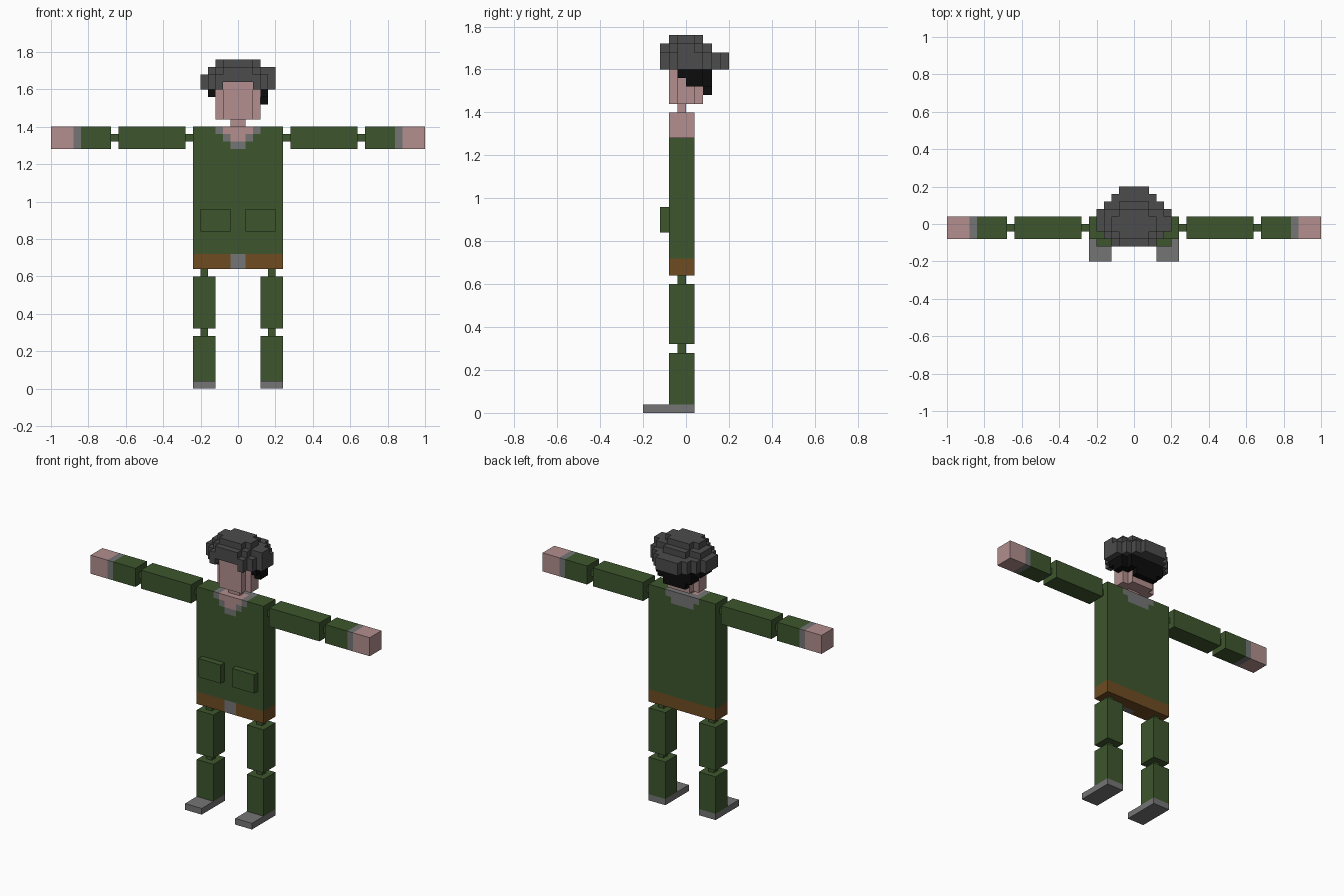
import bpy
import bmesh

UNIT = 0.04  # edge of one block; all sizes below count blocks

cube = bpy.data.objects.get("Cube")
if cube:
    bpy.data.objects.remove(cube, do_unlink=True)


def to_linear(value):
    value /= 255
    return value / 12.92 if value <= 0.04045 else ((value + 0.055) / 1.055) ** 2.4


def make_material(name, *rgb):
    colour = [to_linear(v) for v in rgb] + [1.0]
    mat = bpy.data.materials.new(name)
    mat.use_nodes = True
    mat.diffuse_color = colour
    shader = mat.node_tree.nodes["Principled BSDF"]
    shader.inputs["Base Color"].default_value = colour
    shader.inputs["Roughness"].default_value = 0.9
    return mat


skin = make_material("skin", 178, 143, 141)
green = make_material("green cloth", 61, 86, 45)
brown = make_material("brown leather", 110, 76, 34)
grey = make_material("mid grey", 117, 117, 117)
dark_grey = make_material("dark grey felt", 76, 76, 76)
black = make_material("black hair", 12, 12, 12)


def prism(bm, outline, z_range):
    """Extrude a flat outline between two heights."""
    low, high = z_range
    verts = [bm.verts.new((x * UNIT, y * UNIT, low * UNIT)) for x, y in outline]
    face = bm.faces.new(verts)
    top = bmesh.ops.extrude_face_region(bm, geom=[face])["geom"]
    moved = [v for v in top if isinstance(v, bmesh.types.BMVert)]
    bmesh.ops.translate(bm, verts=moved, vec=(0, 0, (high - low) * UNIT))


def finish(bm, name, mat):
    bmesh.ops.recalc_face_normals(bm, faces=bm.faces)
    mesh = bpy.data.meshes.new(name)
    bm.to_mesh(mesh)
    bm.free()
    mesh.materials.append(mat)
    bpy.context.collection.objects.link(bpy.data.objects.new(name, mesh))


def block(name, mat, x, y, z):
    bm = bmesh.new()
    outline = [(x[0], y[0]), (x[1], y[0]), (x[1], y[1]), (x[0], y[1])]
    prism(bm, outline, z)
    finish(bm, name, mat)


def pair(name, mat, x, y, z):
    """One block on each side of the body."""
    block("left_" + name, mat, x, y, z)
    block("right_" + name, mat, (-x[1], -x[0]), y, z)


def stepped(name, mat, z, start, rows):
    """Layer made of rows along y; each row is (end y, left x, right x)."""
    right, left, y = [], [], start
    for end, x_left, x_right in rows:
        right += [(x_right, y), (x_right, end)]
        left += [(x_left, y), (x_left, end)]
        y = end
    outline = []
    for point in right + left[::-1]:
        if not outline or outline[-1] != point:
            outline.append(point)
    bm = bmesh.new()
    prism(bm, outline, z)
    bmesh.ops.dissolve_limit(bm, angle_limit=0.01, verts=bm.verts, edges=bm.edges)
    finish(bm, name, mat)


def even(*rows):
    """Rows of equal width left and right."""
    return [(end, -half, half) for end, half in rows]


DEPTH = (-2, 1)   # body and limbs
CORE = (-1, 0)    # thin joints
FRONT = (-2, -1)  # front layer of the body
BACK = (0, 1)     # back layer of the body

# Legs and feet
pair("shoe", grey, (3, 6), (-5, 1), (0, 1))
pair("shin", green, (3, 6), DEPTH, (1, 7))
pair("knee", green, (4, 5), CORE, (7, 8))
pair("thigh", green, (3, 6), DEPTH, (8, 15))
pair("hip_joint", green, (4, 5), CORE, (15, 16))

# Belt with a buckle in its front layer
pair("belt_front", brown, (1, 6), FRONT, (16, 18))
block("belt_back", brown, (-6, 6), (-1, 1), (16, 18))
block("buckle", grey, (-1, 1), FRONT, (16, 18))

# Shirt, stepped away around the neck
block("shirt", green, (-6, 6), DEPTH, (18, 32))
block("shirt_upper_back", green, (-6, 6), (-1, 1), (32, 33))
pair("shirt_chest", green, (1, 6), FRONT, (32, 33))
pair("shirt_yoke", green, (2, 6), DEPTH, (33, 34))
pair("shirt_shoulder", green, (3, 6), DEPTH, (34, 35))
pair("pocket", green, (1, 5), (-3, -2), (21, 24))

# Collar and the skin it frames
block("collar_point", grey, (-1, 1), FRONT, (32, 33))
pair("collar_step", grey, (1, 2), FRONT, (33, 34))
pair("collar_side", grey, (2, 3), DEPTH, (34, 35))
block("collar_back", grey, (-2, 2), BACK, (33, 35))
block("throat", skin, (-1, 1), (-2, 0), (33, 34))
block("neck_base", skin, (-2, 2), (-2, 0), (34, 35))
block("neck", skin, (-1, 1), CORE, (35, 36))

# Arms
SLEEVE = (32, 35)
pair("shoulder_joint", green, (6, 7), CORE, (33, 34))
pair("upper_arm", green, (7, 16), DEPTH, SLEEVE)
pair("elbow", green, (16, 17), CORE, (33, 34))
pair("forearm", green, (17, 21), DEPTH, SLEEVE)
pair("cuff", grey, (21, 22), DEPTH, SLEEVE)
pair("hand", skin, (22, 25), DEPTH, SLEEVE)

# Head
stepped("head", skin, (36, 41), -2, even((-1, 2), (1, 3), (2, 2)))

# Hair, longer at the back and on the left
stepped("hair_upper", black, (39, 40), -1, even((2, 4), (3, 3)))
pair("hair_side_upper", black, (3, 4), (-1, 2), (39, 40))
block("hair_left_lock", black, (3, 4), (0, 2), (38, 39))
pair("hair_corner", black, (2, 3), (1, 2), (38, 39))
block("hair_nape", black, (-3, 3), (2, 3), (38, 39))
block("hair_nape_tip", black, (-2, 2), (2, 3), (37, 38))

# Hat, open over the forehead
pair("hat_brow", dark_grey, (2, 3), (-3, -2), (40, 41))
pair("hat_temple", dark_grey, (2, 4), FRONT, (40, 41))
stepped("hat_rim", dark_grey, (40, 41), -1,
        even((2, 5), (3, 4), (4, 3), (5, 2)))
stepped("hat_band", dark_grey, (41, 42), -3,
        even((-2, 3), (-1, 4), (2, 5), (3, 4), (4, 3), (5, 2)))
stepped("hat_crown", dark_grey, (42, 43), -3,
        even((-2, 2), (-1, 3)) + [(1, -4, 5)] + even((2, 4), (3, 2)))
stepped("hat_top", dark_grey, (43, 44), -2, even((-1, 2), (1, 3), (2, 2)))
